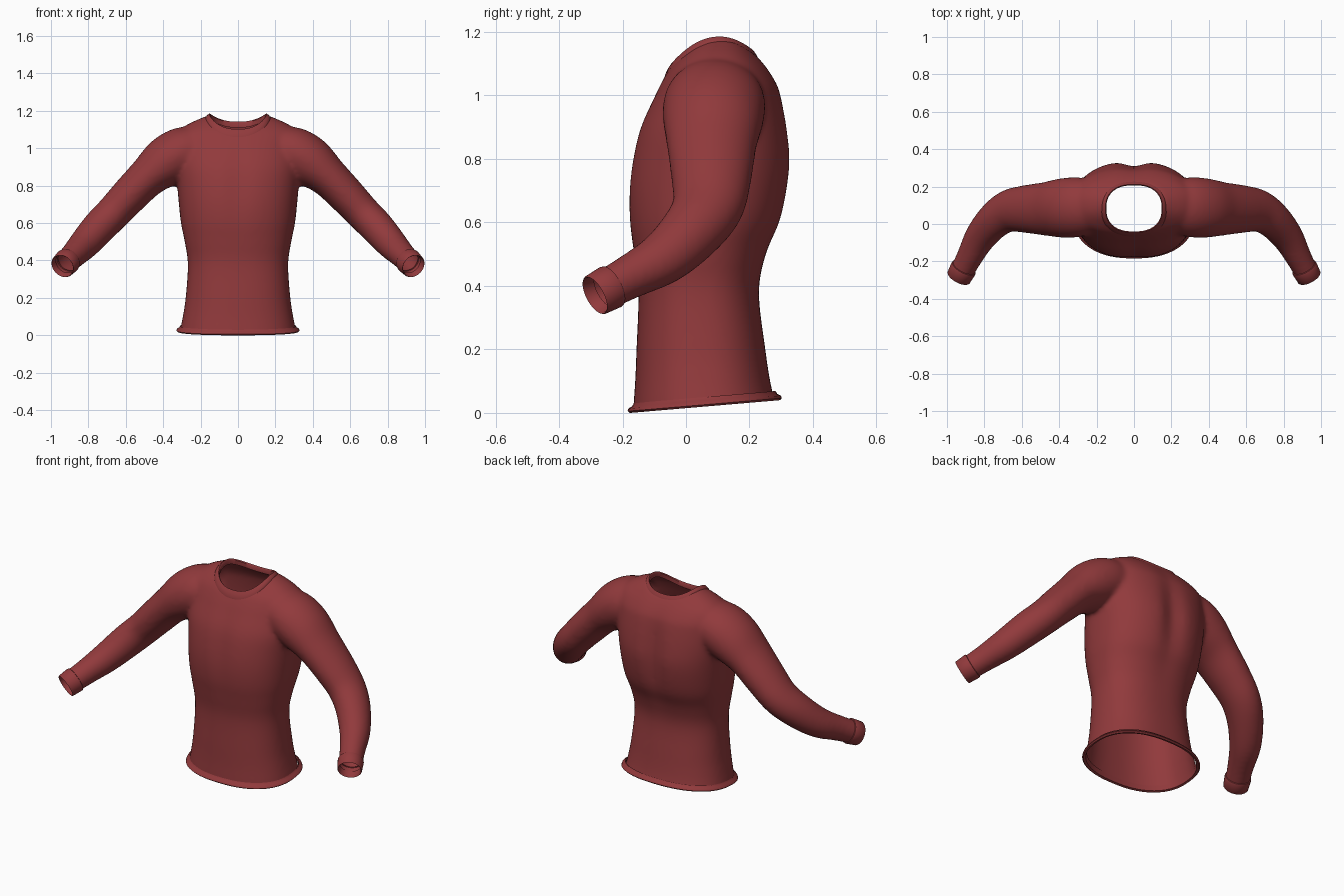
import bpy, bmesh, math
from mathutils import Vector

if "Cube" in bpy.data.objects:
    bpy.data.objects.remove(bpy.data.objects["Cube"])

red = bpy.data.materials.new("dark_red_knit")
red.diffuse_color = (0.285, 0.042, 0.045, 1)
red.use_nodes = True
red.node_tree.nodes["Principled BSDF"].inputs["Base Color"].default_value = red.diffuse_color


def spline(rows, steps):
    """Catmull-Rom resampling of rows of numbers."""
    out = []
    for i in range(len(rows) - 1):
        p = [rows[max(0, min(len(rows) - 1, i + k))] for k in (-1, 0, 1, 2)]
        for j in range(steps):
            t = j / steps
            out.append([0.5 * (2 * b + (c - a) * t + (2 * a - 5 * b + 4 * c - d) * t * t
                        + (3 * b - a - 3 * c + d) * t ** 3) for a, b, c, d in zip(*p)])
    return out + [list(rows[-1])]


def oval(hw, y0, y1, n, count=72):
    """Superellipse points with the sine-like parameter kept."""
    pts = []
    for i in range(count):
        a = 2 * math.pi * i / count
        c, s = math.cos(a), math.sin(a)
        px = math.copysign(abs(c) ** (2 / n), c)
        py = math.copysign(abs(s) ** (2 / n), s)
        pts.append((hw * px, (y0 + y1) / 2 + (y1 - y0) / 2 * py, py))
    return pts


def skin(bm, rings, capped=False):
    loops = [[bm.verts.new(p) for p in r] for r in rings]
    n = len(loops[0])
    for a, b in zip(loops, loops[1:]):
        for i in range(n):
            bm.faces.new((a[i], a[(i + 1) % n], b[(i + 1) % n], b[i]))
    if capped:
        bm.faces.new(loops[0][::-1])
        bm.faces.new(loops[-1])


def finish(bm, name):
    bmesh.ops.recalc_face_normals(bm, faces=bm.faces)
    me = bpy.data.meshes.new(name)
    bm.to_mesh(me)
    bm.free()
    ob = bpy.data.objects.new(name, me)
    bpy.context.collection.objects.link(ob)
    me.materials.clear()
    me.materials.append(red)
    bpy.ops.object.select_all(action='DESELECT')
    ob.select_set(True)
    bpy.context.view_layer.objects.active = ob
    bpy.ops.object.shade_smooth_by_angle(angle=math.radians(45))
    return ob


def hem_z(y):
    return max(0, 0.085 * (y + 0.175))


def neck_z(s):
    return 1.172 + 0.02 * s - 0.062 * s * s


# Torso: height, half width, front y, back y
torso = [(-0.06, .315, -.17, .29), (0.03, .308, -.165, .28), (0.1, .295, -.16, .265),
         (0.2, .28, -.156, .25), (0.38, .268, -.15, .23), (0.5, .285, -.165, .255),
         (0.6, .305, -.18, .30), (0.7, .316, -.183, .325), (0.8, .325, -.172, .335),
         (0.9, .335, -.147, .324), (1.0, .335, -.1, .303), (1.04, .335, -.08, .288),
         (1.09, .32, -.05, .255), (1.13, .265, -.012, .22), (1.16, .2, .02, .192),
         (1.185, .14, .06, .16)]
body = bmesh.new()
rings = []
for z, hw, y0, y1 in spline(torso, 4):
    groove = 0.028 * math.exp(-((z - 0.8) / 0.22) ** 2)
    rings.append([(x, y - groove * s * math.exp(-(x / 0.06) ** 2) * (1 if s > 0 else -0.4 * s), z)
                  for x, y, s in oval(hw, y0, y1, 2.35)])
skin(body, rings, True)

# Sleeves: centre x, y, z, radius across, radius front to back
sleeve = [(.2, .092, 1.0, .12, .14), (.3, .09, .975, .137, .16), (.39, .085, .922, .134, .158),
          (.483, .081, .846, .108, .142), (.58, .08, .748, .1, .128),
          (.668, .07, .654, .094, .114), (.745, .02, .575, .092, .1),
          (.82, -.068, .49, .083, .086), (.88, -.178, .428, .07, .07),
          (.94, -.29, .368, .063, .063), (.965, -.337, .342, .063, .063)]
path = spline(sleeve, 5)
for side in (1, -1):
    rings = []
    for i, (x, y, z, ra, rb) in enumerate(path):
        t = (Vector(path[min(i + 1, len(path) - 1)][:3]) - Vector(path[max(i - 1, 0)][:3])).normalized()
        b = (Vector((0, 1, 0)) - t * t.y).normalized()
        n = t.cross(b)
        ring = []
        for k in range(40):
            a = 2 * math.pi * k / 40
            p = Vector((x, y, z)) + n * ra * math.cos(a) + b * rb * math.sin(a)
            ring.append((side * p.x, p.y, p.z))
        rings.append(ring)
    skin(body, rings, True)

# Merge torso and sleeves into one skin
merged = finish(body, "merge_helper")
mod = merged.modifiers.new("merge", 'REMESH')
mod.mode = 'VOXEL'
mod.voxel_size = 0.012
mesh = bpy.data.meshes.new_from_object(merged.evaluated_get(bpy.context.evaluated_depsgraph_get()))
bpy.data.objects.remove(merged)
shirt = bmesh.new()
shirt.from_mesh(mesh)


def slice_open(point, normal, inside):
    vs = {v for v in shirt.verts if inside(v.co)}
    es = [e for e in shirt.edges if all(v in vs for v in e.verts)]
    fs = [f for f in shirt.faces if all(v in vs for v in f.verts)]
    bmesh.ops.bisect_plane(shirt, geom=list(vs) + es + fs, plane_co=point,
                           plane_no=normal, clear_outer=True)


# Open the waist and wrists
slice_open((0, -.175, 0.02), (0, 0.085, -1), lambda c: c.z < 0.2)
wrist = Vector((.938, -.287, .37))
aim = Vector((.06, -.112, -.06)).normalized()
for side in (1, -1):
    flip = Vector((side, 1, 1))
    slice_open((wrist - aim * 0.03) * flip, aim * flip, lambda c: c.x * side > 0.75)

# Open the neck and fit its rim to the collar line
NX, NY0, NY1, NN = 0.153, -0.045, 0.212, 2.4
CY, NR = (NY0 + NY1) / 2, (NY1 - NY0) / 2


def neck_f(c):
    return (abs(c.x / NX) ** NN + abs((c.y - CY) / NR) ** NN) ** (1 / NN)


bmesh.ops.delete(shirt, geom=[v for v in shirt.verts if v.co.z > 1.0 and neck_f(v.co) < 1],
                 context='VERTS')
for v in shirt.verts:
    if v.is_boundary and v.co.z > 1.0:
        f = neck_f(v.co)
        v.co.x /= f
        v.co.y = CY + (v.co.y - CY) / f
        v.co.z = neck_z((v.co.y - CY) / NR)
for _ in range(6):
    bmesh.ops.smooth_vert(shirt, verts=[v for v in shirt.verts if not v.is_boundary], factor=0.5,
                          use_axis_x=True, use_axis_y=True, use_axis_z=True)
finish(shirt, "sweater_body")

# Collar band
bm = bmesh.new()
rings = []
for out, drop, lift in ((.022, 1, -.004), (.021, .9, .005), (.01, .4, .011), (0, 0, .012),
                        (-.005, 0, .006), (-.004, 0, -.02)):
    rings.append([(x, y, neck_z(s) - drop * (.013 + .02 * s * s) + lift)
                  for x, y, s in oval(NX + out, NY0 - out, NY1 + out, NN)])
skin(bm, rings)
finish(bm, "collar")

# Rolled hem
bm = bmesh.new()
rings = []
for out, dz in ((0, .03), (.006, .02), (.017, .014), (.02, .006), (.014, 0), (.002, .003), (-.004, .03)):
    rings.append([(x, y, hem_z(y) + dz)
                  for x, y, s in oval(.309 + out, -.164 - out, .282 + out, 2.35)])
skin(bm, rings)
finish(bm, "hem")

# Cuffs
for side, name in ((1, "cuff_left"), (-1, "cuff_right")):
    bm = bmesh.new()
    b = (Vector((0, 1, 0)) - aim * aim.y).normalized()
    n = aim.cross(b)
    rings = []
    for along, r in ((-.072, .06), (-.068, .069), (-.06, .071), (-.004, .067), (0, .064),
                     (-.004, .06), (-.04, .058)):
        ring = []
        for k in range(40):
            a = 2 * math.pi * k / 40
            p = wrist + aim * along + (n * math.cos(a) + b * math.sin(a)) * r
            ring.append((side * p.x, p.y, p.z))
        rings.append(ring)
    skin(bm, rings)
    finish(bm, name)
